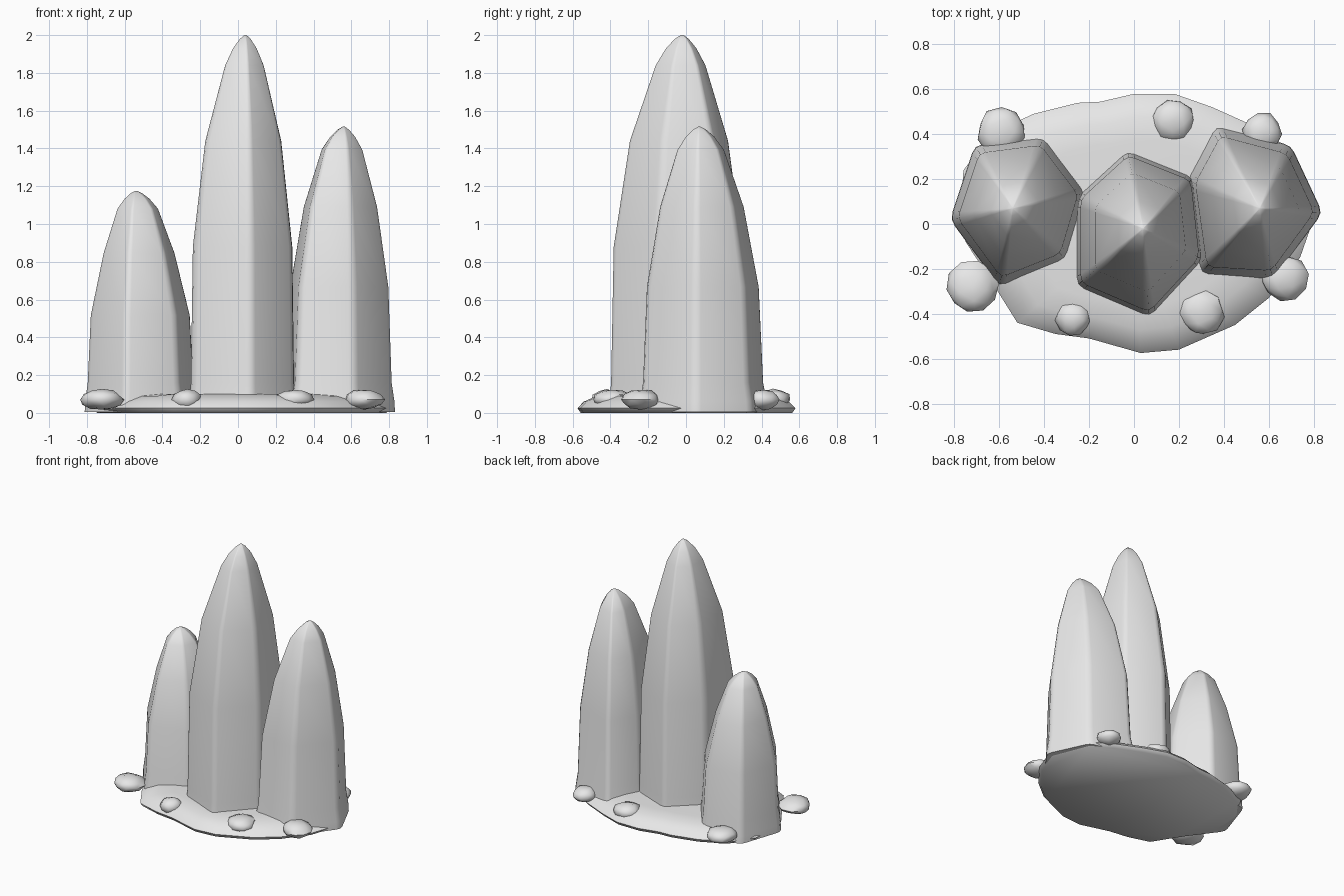
import bpy, bmesh, math, random
from mathutils import Vector

cube = bpy.data.objects.get("Cube")
if cube:
    bpy.data.objects.remove(cube, do_unlink=True)
random.seed(4)

stone = bpy.data.materials.new("pale grey stone")
stone.use_nodes = True
stone.diffuse_color = (0.8, 0.8, 0.8, 1)
stone.node_tree.nodes["Principled BSDF"].inputs["Base Color"].default_value = (0.8, 0.8, 0.8, 1)


def finish(name, bm, angle):
    bmesh.ops.recalc_face_normals(bm, faces=bm.faces)
    mesh = bpy.data.meshes.new(name)
    bm.to_mesh(mesh)
    bm.free()
    mesh.materials.append(stone)
    obj = bpy.data.objects.new(name, mesh)
    bpy.context.collection.objects.link(obj)
    bpy.ops.object.select_all(action='DESELECT')
    obj.select_set(True)
    bpy.context.view_layer.objects.active = obj
    bpy.ops.object.shade_smooth_by_angle(angle=math.radians(angle))
    return obj


def loft(name, outline, centre, rings, angle):
    """Stack scaled copies of an outline; rings are (height, scale)."""
    bm = bmesh.new()
    c = Vector(centre)
    loops = []
    for z, s in rings:
        pts = [c + (Vector(p) - c) * s for p in outline]
        loops.append([bm.verts.new((p.x, p.y, z)) for p in pts])
    n = len(outline)
    for low, high in zip(loops, loops[1:]):
        for i in range(n):
            j = (i + 1) % n
            bm.faces.new((low[i], low[j], high[j], high[i]))
    bm.faces.new(loops[0][::-1])
    bm.faces.new(loops[-1])
    return finish(name, bm, angle)


def rounded(corners, t=0.1):
    """Replace each corner with a short three-point curve."""
    pts = [Vector(p) for p in corners]
    out = []
    for i, p in enumerate(pts):
        a = p.lerp(pts[i - 1], t)
        b = p.lerp(pts[(i + 1) % len(pts)], t)
        out += [a, a * 0.25 + p * 0.5 + b * 0.25, b]
    return out


def crystal(name, corners, apex, height, mid, shoulder):
    rings = [(0.005, 1), (0.06, 0.99), (0.16, 0.5 + mid / 2),
             (0.44 * height, mid), (0.72 * height, shoulder),
             (0.92 * height, 0.36), (0.965 * height, 0.22),
             (0.99 * height, 0.1), (height, 0.02)]
    loft(name, rounded(corners), apex, rings, 50)


# Three six-sided crystals
crystal("centre_crystal",
        [(-0.03, 0.33), (0.27, 0.21), (0.31, -0.16), (0.07, -0.42), (-0.26, -0.28), (-0.26, 0.12)],
        (0.04, -0.02), 2.0, 0.93, 0.71)
crystal("right_crystal",
        [(-0.82, 0.02), (-0.71, 0.35), (-0.40, 0.39), (-0.21, 0.14), (-0.30, -0.16), (-0.60, -0.28)],
        (-0.54, 0.07), 1.175, 0.88, 0.63)
crystal("left_crystal",
        [(0.36, 0.44), (0.70, 0.35), (0.84, 0.05), (0.62, -0.25), (0.29, -0.23), (0.23, 0.2)],
        (0.56, 0.07), 1.515, 0.87, 0.65)

# Low irregular slab with a sloping rim
slab = [(-0.77, 0.1), (-0.76, 0.24), (-0.64, 0.4), (-0.45, 0.49), (-0.25, 0.54),
        (-0.15, 0.545), (0, 0.58), (0.18, 0.58), (0.35, 0.52), (0.55, 0.43),
        (0.7, 0.33), (0.81, 0.05), (0.74, -0.15), (0.6, -0.33), (0.45, -0.45),
        (0.2, -0.56), (0.03, -0.575), (-0.2, -0.51), (-0.35, -0.49),
        (-0.52, -0.44), (-0.62, -0.28), (-0.75, -0.08)]
loft("base_slab", slab, (0, 0), [(0, 0.97), (0.025, 1), (0.06, 0.94), (0.09, 0.82), (0.1, 0.65)], 60)

# Loose pebbles around the rim: x, y, radius
pebbles = [(-0.59, 0.41, 0.11), (0.175, 0.46, 0.1), (0.57, 0.41, 0.09),
           (-0.72, -0.28, 0.115), (-0.27, -0.42, 0.08), (0.3, -0.39, 0.105),
           (0.67, -0.24, 0.105)]
for i, (x, y, r) in enumerate(pebbles):
    bm = bmesh.new()
    bmesh.ops.create_icosphere(bm, subdivisions=2, radius=r)
    for v in bm.verts:
        v.co *= random.uniform(0.9, 1.06)
        v.co.z *= 0.055 / r
    pebble = finish(f"pebble_{i + 1}", bm, 50)
    pebble.location = (x, y, 0.07)
    pebble.rotation_euler.z = random.uniform(0, math.tau)
